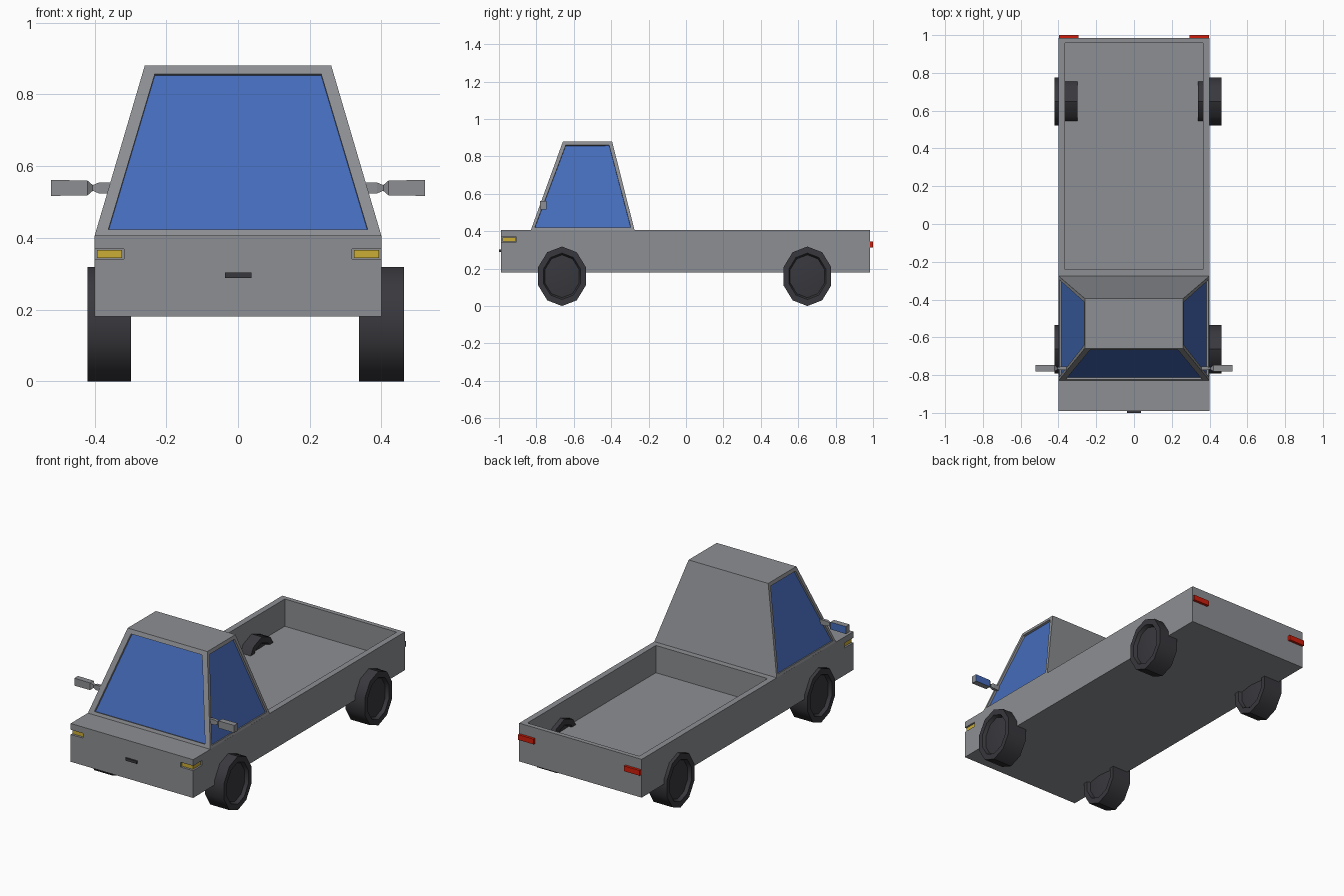
import bpy, bmesh, math
from mathutils import Vector

if "Cube" in bpy.data.objects:
    bpy.data.objects.remove(bpy.data.objects["Cube"])


def material(name, rgb):
    m = bpy.data.materials.new(name)
    m.diffuse_color = (*rgb, 1)
    m.use_nodes = True
    m.node_tree.nodes["Principled BSDF"].inputs["Base Color"].default_value = m.diffuse_color
    return m


GREY = material("body_grey", (0.27, 0.275, 0.29))
BLUE = material("glass_blue", (0.06, 0.15, 0.50))
RUBBER = material("tyre_dark", (0.04, 0.04, 0.047))
YELLOW = material("lamp_yellow", (0.60, 0.42, 0.035))
RED = material("lamp_red", (0.62, 0.012, 0.003))


def finish(name, bm, *mats):
    bmesh.ops.recalc_face_normals(bm, faces=bm.faces)
    me = bpy.data.meshes.new(name)
    bm.to_mesh(me)
    bm.free()
    for m in mats:
        me.materials.append(m)
    ob = bpy.data.objects.new(name, me)
    bpy.context.collection.objects.link(ob)
    return ob


def loft(bm, rings):
    """Skin a list of point rings and cap both ends."""
    vs = [[bm.verts.new(p) for p in r] for r in rings]
    n = len(vs[0])
    for a, b in zip(vs, vs[1:]):
        for i in range(n):
            bm.faces.new((a[i], a[(i + 1) % n], b[(i + 1) % n], b[i]))
    bm.faces.new(vs[0][::-1])
    bm.faces.new(vs[-1])


def rect(x0, x1, y0, y1, z):
    return [(x0, y0, z), (x1, y0, z), (x1, y1, z), (x0, y1, z)]


def boxes(name, mat, *dims):
    bm = bmesh.new()
    for x0, x1, y0, y1, z0, z1 in dims:
        loft(bm, [rect(x0, x1, y0, y1, z0), rect(x0, x1, y0, y1, z1)])
    return finish(name, bm, mat)


def both(x0, x1, *rest):
    return (x0, x1, *rest), (-x1, -x0, *rest)


# Body with open bed and headlight notches
body = boxes("body", GREY, (-0.4, 0.4, -0.99, 0.985, 0.18, 0.406))
cutter = boxes("body_cutter", GREY, (-0.365, 0.365, -0.24, 0.958, 0.245, 0.6),
               *both(0.318, 0.45, -1.05, -0.905, 0.341, 0.369))
cutter.hide_render = True
mod = body.modifiers.new("cut", "BOOLEAN")
mod.operation = "DIFFERENCE"
mod.solver = "EXACT"
mod.object = cutter
bpy.context.view_layer.objects.active = body
body.select_set(True)
bpy.ops.object.modifier_apply(modifier="cut")
bpy.data.objects.remove(cutter)

# Lamps and grille slot
boxes("headlights", YELLOW, *both(0.323, 0.393, -0.982, -0.91, 0.344, 0.366))
boxes("taillights", RED, *both(0.295, 0.398, 0.98, 1.0, 0.314, 0.345))
boxes("grille_slot", RUBBER, (-0.036, 0.038, -1.0, -0.985, 0.288, 0.303))

# Cab with recessed windscreen and side windows
bm = bmesh.new()
loft(bm, [rect(-0.4, 0.4, -0.83, -0.275, 0.405), rect(-0.26, 0.26, -0.658, -0.395, 0.88)])
bmesh.ops.recalc_face_normals(bm, faces=bm.faces)
bm.normal_update()
for f in list(bm.faces):
    front, side = f.normal.y < -0.5, abs(f.normal.x) > 0.5
    if front or side:
        n = f.normal.copy()
        bmesh.ops.inset_individual(bm, faces=[f], thickness=0.032 if front else 0.026)
        if front:
            for v in f.verts:
                v.co.x *= 0.965
        # duplicate the rim, then push the pane inwards
        pane = bmesh.ops.extrude_discrete_faces(bm, faces=[f])["faces"][0]
        rim = bmesh.ops.inset_individual(bm, faces=[pane], thickness=0.0001)
        for v in pane.verts:
            v.co -= n * 0.012
        pane.material_index = 1
bmesh.ops.remove_doubles(bm, verts=bm.verts, dist=0.00005)
finish("cab", bm, GREY, BLUE)

# Wing mirrors: tapered arm into a box, glass on the rear face
for s, side in ((1, "right"), (-1, "left")):
    bm = bmesh.new()
    rings = []
    for x, hy, hz in ((0.34, 0.009, 0.015), (0.388, 0.009, 0.015), (0.405, 0.005, 0.008),
                      (0.42, 0.017, 0.021), (0.522, 0.017, 0.022)):
        rings.append([(s * x, -0.764 + a * hy, 0.539 + b * hz)
                      for a, b in ((-1, -1), (1, -1), (1, 1), (-1, 1))])
    loft(bm, rings)
    bmesh.ops.recalc_face_normals(bm, faces=bm.faces)
    for f in bm.faces:
        if f.normal.y > 0.9 and abs(f.calc_center_median().x) > 0.43:
            f.material_index = 1
    finish(side + "_mirror", bm, GREY, BLUE)


# Ten-sided wheels with a dished, fanned hub on both faces
def wheel(name, x0, x1, y):
    def ring(x, k):
        return [(x, y + 0.134 * k * math.sin(i * math.tau / 10),
                 0.159 + 0.159 * k * math.cos(i * math.tau / 10)) for i in range(10)]
    d = 0.02
    bm = bmesh.new()
    loft(bm, [ring(x0 + d, 0.72), ring(x0, 0.78), ring(x0, 1),
              ring(x1, 1), ring(x1, 0.78), ring(x1 - d, 0.72)])
    caps = [f for f in bm.faces if len(f.verts) == 10]
    for f, x in zip(caps, (x0 + 0.005, x1 - 0.005)):
        hub = bmesh.ops.poke(bm, faces=[f])["verts"][0]
        hub.co = Vector((x, y, 0.159))
    ob = finish(name, bm, RUBBER)
    # smooth tread only
    for p in ob.data.polygons:
        p.use_smooth = abs(p.normal.x) < 0.1
    ob.data.set_sharp_from_angle(angle=math.radians(40))


for y, end in ((-0.663, "front"), (0.649, "rear")):
    wheel(end + "_left_wheel", -0.42, -0.298, y)
    wheel(end + "_right_wheel", 0.338, 0.463, y)
